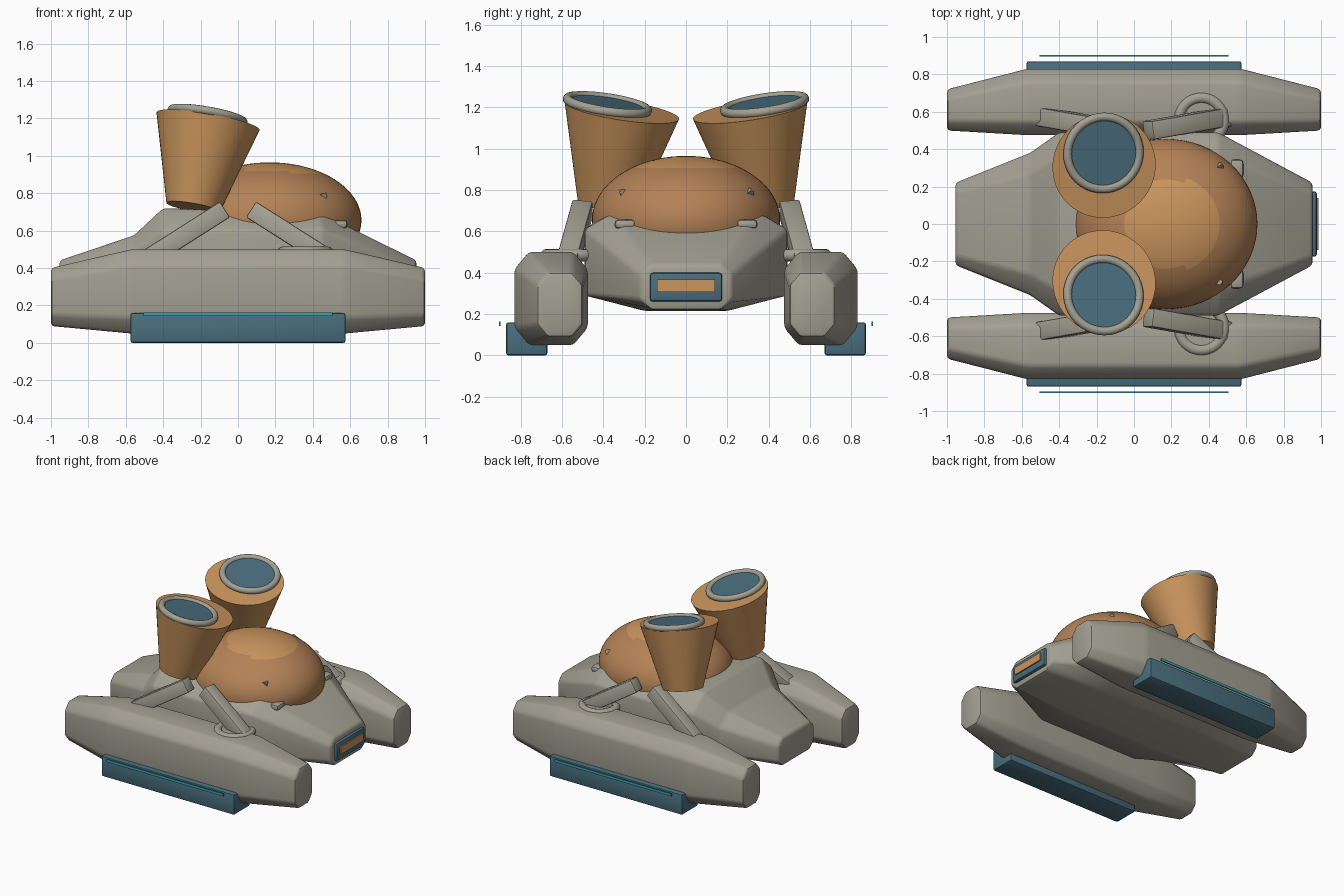
import bpy, bmesh, math
from mathutils import Vector, Matrix

if "Cube" in bpy.data.objects:
    bpy.data.objects.remove(bpy.data.objects["Cube"])


def mat(name, rgb):
    m = bpy.data.materials.new(name)
    lin = [((c / 255 + 0.055) / 1.055) ** 2.4 for c in rgb]
    m.diffuse_color = (*lin, 1)
    m.use_nodes = True
    m.node_tree.nodes["Principled BSDF"].inputs["Base Color"].default_value = m.diffuse_color
    return m


GREY = mat("warm_grey", (164, 160, 147))
TEAL = mat("slate_teal", (74, 110, 126))
ORANGE = mat("orange", (202, 149, 93))
BROWN = mat("brown_orange", (180, 130, 87))
GLOW = mat("bright_teal", (55, 160, 172))


def finish(name, bm, *mats, bevel=0.0, angle=35):
    """Turn a bmesh into a named, smooth-by-angle object."""
    bmesh.ops.recalc_face_normals(bm, faces=bm.faces)
    if bevel:
        sharp = [e for e in bm.edges if e.calc_face_angle(0) > 0.15]
        bmesh.ops.bevel(bm, geom=sharp, offset=bevel, segments=2, profile=0.5,
                        affect='EDGES', clamp_overlap=True)
    me = bpy.data.meshes.new(name)
    bm.to_mesh(me)
    bm.free()
    for m in mats:
        me.materials.append(m)
    ob = bpy.data.objects.new(name, me)
    bpy.context.collection.objects.link(ob)
    bpy.ops.object.select_all(action='DESELECT')
    ob.select_set(True)
    bpy.context.view_layer.objects.active = ob
    bpy.ops.object.shade_smooth_by_angle(angle=math.radians(angle))
    return ob


def loft(name, sections, m, bevel):
    """Skin a list of (x, [(y, z), ...]) cross-sections."""
    bm = bmesh.new()
    rings = [[bm.verts.new((x, y, z)) for y, z in pts] for x, pts in sections]
    n = len(rings[0])
    for a, b in zip(rings, rings[1:]):
        for i in range(n):
            j = (i + 1) % n
            bm.faces.new((a[i], a[j], b[j], b[i]))
    bm.faces.new(rings[0])
    bm.faces.new(rings[-1])
    return finish(name, bm, m, bevel=bevel)


def box(name, size, matrix, m, bevel=0.012):
    bm = bmesh.new()
    bmesh.ops.create_cube(bm, size=1)
    bmesh.ops.scale(bm, vec=size, verts=bm.verts)
    bmesh.ops.transform(bm, matrix=matrix, verts=bm.verts)
    return finish(name, bm, m, bevel=bevel)


def torus(name, major, minor, matrix, m, nu=40, nv=12):
    bm = bmesh.new()
    g = []
    for i in range(nu):
        a = math.tau * i / nu
        g.append([])
        for j in range(nv):
            b = math.tau * j / nv
            r = major + minor * math.cos(b)
            g[-1].append(bm.verts.new((r * math.cos(a), r * math.sin(a), minor * math.sin(b))))
    for i in range(nu):
        for j in range(nv):
            k, l = (i + 1) % nu, (j + 1) % nv
            bm.faces.new((g[i][j], g[k][j], g[k][l], g[i][l]))
    bmesh.ops.transform(bm, matrix=matrix, verts=bm.verts)
    return finish(name, bm, m, angle=60)


def cone(name, r1, r2, depth, matrix, m, seg=48):
    bm = bmesh.new()
    bmesh.ops.create_cone(bm, cap_ends=True, segments=seg, radius1=r1, radius2=r2, depth=depth)
    bmesh.ops.transform(bm, matrix=matrix, verts=bm.verts)
    return finish(name, bm, m)


def aim(center, axis):
    """Matrix whose z axis follows the given direction."""
    return Matrix.Translation(center) @ Vector((0, 0, 1)).rotation_difference(Vector(axis)).to_matrix().to_4x4()


def at(*p):
    return Matrix.Translation(p)


# Central hull: symmetric eight-sided sections
def hull_section(x, wide, top, low, z0, z1, z2, z3):
    half = [(low, z0), (wide, z1), (wide, z2), (top, z3)]
    return x, half + [(-y, z) for y, z in reversed(half)]


loft("hull", [
    hull_section(-0.955, 0.22, 0.17, 0.17, 0.22, 0.27, 0.39, 0.44),
    hull_section(-0.555, 0.38, 0.27, 0.19, 0.215, 0.28, 0.49, 0.575),
    hull_section(-0.40, 0.49, 0.36, 0.20, 0.215, 0.29, 0.60, 0.72),
    hull_section(0.45, 0.49, 0.35, 0.20, 0.215, 0.29, 0.61, 0.69),
    hull_section(0.955, 0.22, 0.17, 0.17, 0.22, 0.27, 0.39, 0.44),
], GREY, 0.018)

# Dome with a lighter crown
bm = bmesh.new()
bmesh.ops.create_uvsphere(bm, u_segments=64, v_segments=40, radius=1)
bmesh.ops.scale(bm, vec=(0.49, 0.455, 0.31), verts=bm.verts)
bmesh.ops.translate(bm, vec=(0.17, 0, 0.655), verts=bm.verts)
for f in bm.faces:
    c = f.calc_center_median()
    f.material_index = int(c.z > 0.7 and math.hypot(c.x - 0.2, c.y) < 0.245)
finish("dome", bm, BROWN, ORANGE, angle=60)

# Nose lamp
box("nose_frame", (0.06, 0.35, 0.14), at(0.948, 0, 0.33), TEAL, 0.015)
box("nose_lamp", (0.02, 0.28, 0.06), at(0.977, 0, 0.337), ORANGE, 0)


# Side pontoon section: chamfered rectangle
def pod_section(x, s, y0, y1, z0, z1, c):
    pts = [(y0 + c, z0), (y1 - c, z0), (y1, z0 + c * 1.2), (y1, z1 - c * 1.2),
           (y1 - c, z1), (y0 + c, z1), (y0, z1 - c * 1.2), (y0, z0 + c * 1.2)]
    return x, [(s * y, z) for y, z in pts]


for s, side in ((-1, "right"), (1, "left")):
    loft(side + "_pontoon", [
        pod_section(-1.0, s, 0.50, 0.72, 0.09, 0.40, 0.05),
        pod_section(-0.57, s, 0.475, 0.83, 0.05, 0.50, 0.07),
        pod_section(0.57, s, 0.475, 0.83, 0.05, 0.50, 0.07),
        pod_section(1.0, s, 0.50, 0.72, 0.09, 0.40, 0.05),
    ], GREY, 0.018)
    # Skid and light strip
    box(side + "_skid", (1.15, 0.20, 0.16), at(0, s * 0.77, 0.08), TEAL, 0.012)
    box(side + "_light_strip", (1.01, 0.008, 0.02), at(0, s * 0.9, 0.153), GLOW, 0)
    # Struts from pontoon up to hull
    for d, tag in ((-1, "rear"), (1, "front")):
        lower = Vector((d * 0.50, s * 0.575, 0.44))
        upper = Vector((d * 0.075, s * 0.50, 0.71))
        ax = (upper - lower).normalized()
        side_ax = Vector((0, 1, 0))
        side_ax = (side_ax - ax * side_ax.dot(ax)).normalized()
        up = ax.cross(side_ax)
        rot = Matrix((ax, side_ax, up)).transposed().to_4x4()
        box(f"{side}_{tag}_strut", ((upper - lower).length, 0.10, 0.10),
            Matrix.Translation((lower + upper) / 2) @ rot, GREY, 0.01)
    # Mooring ring on the pontoon
    torus(side + "_ring", 0.12, 0.03, at(0.36, s * 0.555, 0.485), GREY)
    # Flared funnel with off-centre rim and dark opening
    base, top = Vector((-0.24, s * 0.38, 0.725)), Vector((-0.16, s * 0.31, 1.185))
    ax = (top - base).normalized()
    cone(side + "_funnel", 0.145, 0.28, (top - base).length, aim((base + top) / 2, ax), ORANGE)
    rim = Vector((-0.163, s * 0.38, 1.212))
    torus(side + "_funnel_rim", 0.195, 0.023, aim(rim, ax), GREY)
    cone(side + "_funnel_opening", 0.195, 0.195, 0.03, aim(rim - ax * 0.008, ax), TEAL)
    # Dome lugs and small fins
    box(side + "_dome_lug", (0.07, 0.10, 0.045), at(0.55, s * 0.295, 0.635), GREY, 0.018)
    fin = aim((0.455, s * 0.305, 0.785), (0.6, s * 0.55, 0.5))
    cone(side + "_dome_fin", 0.045, 0.012, 0.05, fin, GREY, 3)
